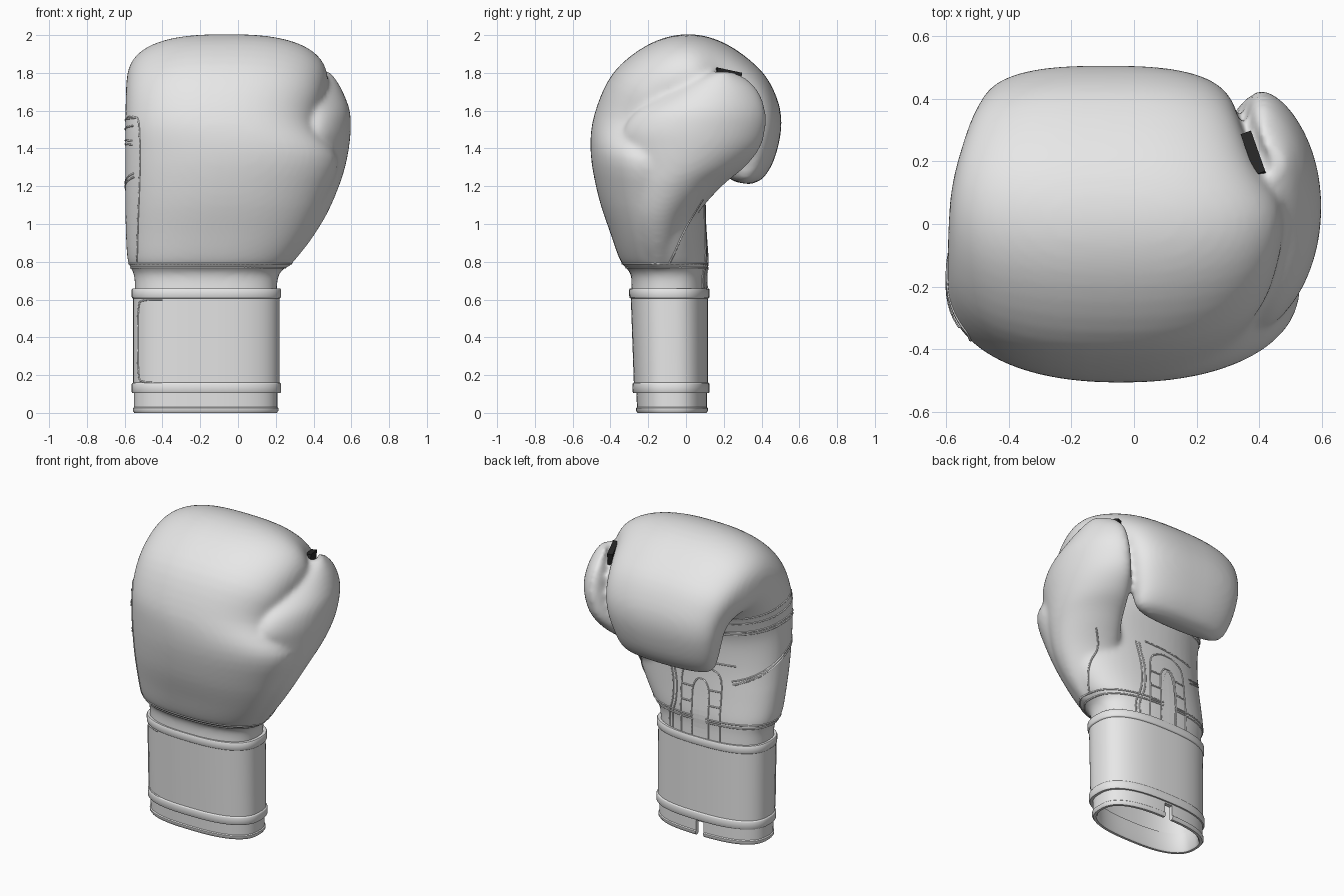
import bpy, bmesh, math
from mathutils import Vector
from mathutils.bvhtree import BVHTree

if "Cube" in bpy.data.objects:
    bpy.data.objects.remove(bpy.data.objects["Cube"])


def material(name, value):
    m = bpy.data.materials.new(name)
    m.use_nodes = True
    m.diffuse_color = (value, value, value, 1)
    m.node_tree.nodes["Principled BSDF"].inputs["Base Color"].default_value = m.diffuse_color
    return m


LEATHER = material("light grey leather", 0.8)
LINING = material("white lining", 1.0)
DARK = material("black tab", 0.02)


def spline(rows, k):
    """Catmull-Rom through rows of numbers, k steps per span."""
    rows = [Vector(r) for r in rows]
    out = []
    for i in range(len(rows) - 1):
        a, b, c, d = (rows[min(max(i + j, 0), len(rows) - 1)] for j in (-1, 0, 1, 2))
        for s in range(k):
            t = s / k
            out.append(b + (c - a) * (t / 2) + (2 * a - 5 * b + 4 * c - d) * (t * t / 2)
                       + (3 * b - a - 3 * c + d) * (t ** 3 / 2))
    return out + [rows[-1]]


def finish(name, bm, mat):
    me = bpy.data.meshes.new(name)
    bm.to_mesh(me)
    bm.free()
    ob = bpy.data.objects.new(name, me)
    me.materials.append(mat)
    bpy.context.collection.objects.link(ob)
    return ob


def loft(name, stations, closed=False, bend=0.0, sides=56):
    """Stations: outer y, outer z, inner y, inner z, x min, x max, roundness."""
    bm = bmesh.new()
    rings = []
    for oy, oz, iy, iz, x0, x1, n in stations:
        ring = []
        for j in range(sides):
            a = 2 * math.pi * j / sides
            c, s = (math.copysign(abs(f) ** (2 / n), f) for f in (math.cos(a), math.sin(a)))
            ring.append(bm.verts.new(((x0 + x1) / 2 + (x1 - x0) / 2 * c - bend * s * s,
                                      (oy + iy) / 2 + (iy - oy) / 2 * s,
                                      (oz + iz) / 2 + (iz - oz) / 2 * s)))
        rings.append(ring)
    if closed:
        rings.append(rings[0])
    else:
        bm.faces.new(rings[0])
        bm.faces.new(rings[-1])
    for r, q in zip(rings, rings[1:]):
        for j in range(sides):
            k = (j + 1) % sides
            bm.faces.new((r[j], r[k], q[k], q[j]))
    bmesh.ops.recalc_face_normals(bm, faces=bm.faces)
    return finish(name, bm, LEATHER)


def smooth(ob, degrees=40):
    bpy.ops.object.select_all(action='DESELECT')
    ob.select_set(True)
    bpy.context.view_layer.objects.active = ob
    bpy.ops.object.shade_smooth_by_angle(angle=math.radians(degrees))


# Mitt: starts inside the hand cavity, turns out at the wrist, curls over the top
mitt = loft("mitt", spline([
    (-.22, 1.1, .0, 1.1, -.4, .1, 2.3), (-.25, .8, .05, .8, -.49, .15, 2.4),
    (-.25, .58, .07, .58, -.5, .16, 2.5), (-.29, .58, .11, .58, -.54, .2, 2.5),
    (-.29, .73, .11, .73, -.55, .215, 2.5), (-.345, .8, .115, .8, -.583, .285, 2.4),
    (-.4, .95, .105, .95, -.594, .385, 2.3), (-.465, 1.15, .1, 1.12, -.597, .47, 2.2),
    (-.505, 1.38, .11, 1.3, -.597, .53, 2.2), (-.485, 1.58, .13, 1.42, -.597, .42, 2.3),
    (-.385, 1.8, .15, 1.48, -.595, .45, 2.4), (-.2, 1.95, .16, 1.5, -.592, .475, 2.5),
    (0, 2.005, .17, 1.5, -.585, .465, 2.6), (.2, 1.96, .18, 1.5, -.565, .39, 2.7),
    (.39, 1.82, .185, 1.49, -.53, .345, 2.8), (.48, 1.67, .19, 1.46, -.5, .325, 2.8),
    (.505, 1.52, .195, 1.4, -.48, .3, 2.7), (.47, 1.35, .2, 1.33, -.455, .265, 2.5),
    (.41, 1.245, .22, 1.25, -.42, .23, 2.3), (.34, 1.21, .27, 1.22, -.36, .16, 2.2)], 4))

# Thumb: stacked crescents rising from the wrist
thumb = loft("thumb", [(a, z, b, z, l, r, 2) for z, l, r, a, b in spline([
    (.77, .0, .27, -.25, -.03), (.9, .05, .375, -.3, .0), (1.05, .1, .47, -.33, .06),
    (1.2, .18, .535, -.34, .19), (1.3, .23, .567, -.34, .31), (1.4, .28, .587, -.34, .39),
    (1.5, .32, .597, -.33, .42), (1.6, .35, .592, -.26, .42), (1.7, .38, .555, -.11, .385),
    (1.77, .42, .515, .02, .32), (1.81, .445, .48, .14, .25)], 4)], bend=.06)

# Fuse mitt and thumb into one soft padded skin
bpy.ops.object.select_all(action='DESELECT')
mitt.select_set(True)
thumb.select_set(True)
bpy.context.view_layer.objects.active = mitt
bpy.ops.object.join()
mitt.name = "padded_mitt"
rm = mitt.modifiers.new("fuse", 'REMESH')
rm.mode = 'VOXEL'
rm.voxel_size = .015
rm.use_smooth_shade = True
sm = mitt.modifiers.new("soften", 'SMOOTH')
sm.factor = .5
sm.iterations = 10


# Cuff strap with raised edge bands, and the liner below it
def sleeve(name, profile, x0, x1, y0, y1):
    return loft(name, [(y0 - d - .035 * (z - .35), z, y1 + d, z, x0 - d, x1 + d, 2.6)
                       for d, z in profile], closed=True, sides=80)


strap = sleeve("wrist_strap", [(-.03, .105), (.004, .105), (.008, .112), (.008, .152), (.005, .158),
                               (0, .16), (0, .606), (.005, .608), (.008, .614), (.008, .652),
                               (.004, .658), (-.03, .658)], -.555, .22, -.283, .117)
liner = sleeve("cuff_liner", [(-.03, .01), (-.022, 0), (-.006, 0), (.002, .012), (.002, .025),
                              (-.004, .03), (-.004, .13), (-.03, .13)], -.555, .212, -.275, .115)
bpy.ops.mesh.primitive_cube_add(size=1, location=(-.18, .12, .02))
notch = bpy.context.object
notch.name = "notch_cutter"
notch.scale = (.055, .2, .15)
notch.hide_render = True
notch.hide_set(True)
cut = liner.modifiers.new("rear_split", 'BOOLEAN')
cut.object = notch
smooth(strap, 50)
smooth(liner, 50)

bpy.context.view_layer.update()
deps = bpy.context.evaluated_depsgraph_get()
skin = BVHTree.FromObject(mitt, deps)
band = BVHTree.FromObject(strap, deps)


def seam(name, paths, axis, tree=skin, k=8):
    """Thin piping dropped on the surface; axis is the side it is seen from."""
    cu = bpy.data.curves.new(name, 'CURVE')
    cu.dimensions = '3D'
    cu.bevel_depth = .005
    cu.bevel_resolution = 1
    for path in paths:
        pts = []
        for u, v in spline(path, k):
            if axis == 'ring':
                d = Vector((math.cos(u), math.sin(u), 0))
                o = Vector((-.17, -.09, v)) + d * 2
            else:
                d = Vector({'+y': (0, 1, 0), '-y': (0, -1, 0), '+x': (1, 0, 0), '-x': (-1, 0, 0)}[axis])
                o = (Vector((u, 0, v)) if axis[1] == 'y' else Vector((0, u, v))) + d * 2
            hit = tree.ray_cast(o, -d)[0]
            if hit:
                pts.append(hit)
        sp = cu.splines.new('POLY')
        sp.points.add(len(pts) - 1)
        for p, co in zip(sp.points, pts):
            p.co = (*co, 1)
    cu.materials.append(LEATHER)
    ob = bpy.data.objects.new(name, cu)
    bpy.context.collection.objects.link(ob)


def arch(w, top, cx=-.18):
    return [(cx - w, .66), (cx - w, .85), (cx - w * .95, top - .06), (cx - w * .5, top), (cx, top + .01),
            (cx + w * .5, top), (cx + w * .95, top - .06), (cx + w, .85), (cx + w, .66)]


# Piping on wrist, palm, side panel, thumb and strap
seam("wrist_piping", [[(i * math.pi / 24, z) for i in range(49)] for z in (.768, .79)], 'ring', k=2)
seam("palm_arches", [arch(.06, 1.03), arch(.14, 1.12)], '+y')
seam("lace_rungs", [[(-.18 + s * .06, z), (-.18 + s * .14, z)] for s in (-1, 1) for z in (.78, .88, .98)], '+y')
seam("palm_panel_seams", [[(.04 + e, 1.15), (.0 + e, 1.0), (.0 + e, .86), (.03 + e, .75), (.03 + e, .66)]
                          for e in (0, .025)] + [[(.0, 1.17), (-.4, 1.16)], [(-.52, 1.1), (-.4, 1.04)]], '+y')
seam("thumb_seams", [[(.09, 1.13), (.0, .98), (-.06, .85), (-.09, .79)]], '+x')
seam("side_panel_edge", [[(-.585, 1.565), (-.55, 1.565), (-.525, 1.53), (-.52, 1.3), (-.53, 1.0), (-.535, .8)]], '-y')
seam("side_panel_seams", [[(-.33, 1.56), (-.15, 1.55), (.1, 1.5)], [(-.33, 1.52), (-.15, 1.5), (.1, 1.46)],
                          [(-.33, 1.44), (-.15, 1.44), (.1, 1.39)], [(-.33, 1.42), (-.15, 1.42), (.1, 1.37)],
                          [(-.33, 1.27), (-.15, 1.2), (.06, 1.06)], [(-.33, 1.25), (-.15, 1.18), (.06, 1.04)]], '-x')
seam("strap_end_piping", [[(-.4, .6), (-.5, .595), (-.525, .56), (-.53, .4), (-.525, .2), (-.5, .165), (-.4, .16)]],
     '-y', band)

# Pale lining showing in the palm slit
bm = bmesh.new()
rows = []
for i in range(13):
    z = .66 + .03 * i
    w = .045 * math.sqrt(max(.05, 1 - (i / 12) ** 6))
    rows.append([bm.verts.new(skin.ray_cast(Vector((-.18 + w * s, 2, z)), Vector((0, -1, 0)))[0]
                              + Vector((0, .006, 0))) for s in (-1, 0, 1)])
for a, b in zip(rows, rows[1:]):
    for j in (0, 1):
        bm.faces.new((b[j], b[j + 1], a[j + 1], a[j]))
finish("slit_lining", bm, LINING)

# Dark tab tying the thumb to the fingers
bpy.ops.mesh.primitive_cube_add(size=1, location=(.382, .22, 1.775), rotation=(-.2, 0, .34))
tab = bpy.context.object
tab.name = "thumb_tab"
tab.scale = (.035, .14, .08)
tab.data.materials.append(DARK)
